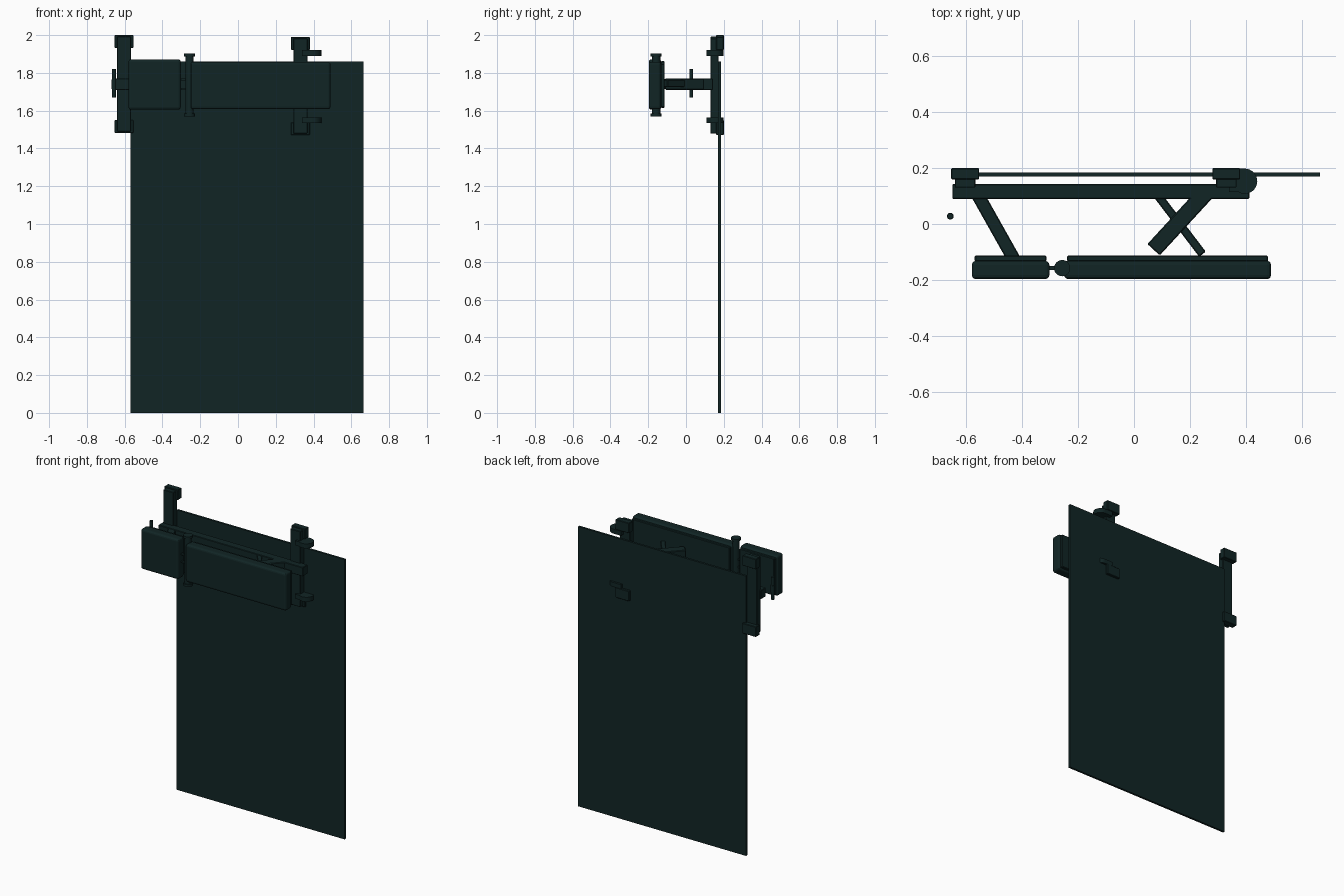
import bpy, math
from mathutils import Vector

cube = bpy.data.objects.get("Cube")
if cube:
    bpy.data.objects.remove(cube, do_unlink=True)

COLOR = (0.0055, 0.0185, 0.0185, 1)
mat = bpy.data.materials.new("dark teal")
mat.use_nodes = True
mat.diffuse_color = COLOR
mat.node_tree.nodes["Principled BSDF"].inputs["Base Color"].default_value = COLOR


def finish(name, bevel=0.0, segments=1):
    ob = bpy.context.object
    ob.name = name
    bpy.ops.object.transform_apply(location=False, rotation=False, scale=True)
    ob.data.materials.append(mat)
    if bevel:
        m = ob.modifiers.new("Bevel", 'BEVEL')
        m.width, m.segments, m.limit_method = bevel, segments, 'ANGLE'
    return ob


def box(name, x, y, z, bevel=0.0, segments=1):
    """Box from (min, max) ranges."""
    bpy.ops.mesh.primitive_cube_add(size=1, location=[(r[0] + r[1]) / 2 for r in (x, y, z)])
    bpy.context.object.scale = [r[1] - r[0] for r in (x, y, z)]
    return finish(name, bevel, segments)


def disc(name, x, y, z, r):
    """Upright cylinder over a z range."""
    bpy.ops.mesh.primitive_cylinder_add(vertices=32, radius=r, depth=z[1] - z[0],
                                        location=(x, y, sum(z) / 2))
    ob = finish(name)
    bpy.ops.object.shade_smooth_by_angle(angle=math.radians(40))
    return ob


def arm(name, a, b, width, z):
    """Horizontal bar between two plan points."""
    a, b = Vector(a), Vector(b)
    d = b - a
    bpy.ops.mesh.primitive_cube_add(size=1, location=(*((a + b) / 2), sum(z) / 2),
                                    rotation=(0, 0, math.atan2(d.y, d.x)))
    bpy.context.object.scale = (d.length, width, z[1] - z[0])
    return finish(name, 0.004)


# Hanging panel
box("panel", (-0.57, 0.665), (0.17, 0.184), (0.0, 1.86))

# Long beam behind the pads
box("beam", (-0.65, 0.413), (0.09, 0.143), (1.71, 1.77), 0.003)

# Upright posts with a hooked cap at each end
for side, x, top, bottom in (("right", -0.604, 2.0, 1.482), ("left", 0.33, 1.99, 1.47)):
    box(side + "_post", (x - 0.037, x + 0.037), (0.13, 0.172), (bottom + 0.008, top - 0.008), 0.003)
    for end, z in (("top", (top - 0.068, top)), ("bottom", (bottom, bottom + 0.068))):
        box(f"{side}_{end}_cap", (x - 0.05, x + 0.05), (0.16, 0.2), z, 0.003)

# Round tabs on the left post
for end, z in (("top", (1.89, 1.92)), ("bottom", (1.535, 1.565))):
    disc(end + "_tab", 0.396, 0.153, z, 0.045)
    box(end + "_tab_root", (0.34, 0.395), (0.115, 0.198), z)

# Front pads and their backing plates
for name, x, z in (("small", (-0.58, -0.303), (1.605, 1.872)), ("long", (-0.25, 0.49), (1.608, 1.858))):
    box(name + "_pad", x, (-0.197, -0.132), z, 0.014, 3)
    box(name + "_backing", (x[0] + 0.01, x[1] - 0.01), (-0.134, -0.113),
        (z[0] + 0.01, z[1] - 0.01), 0.004)

# Hinge pin between the pads, with flanges and a lug
disc("hinge_pin", -0.257, -0.158, (1.575, 1.9), 0.022)
for end, z in (("top", (1.888, 1.903)), ("bottom", (1.57, 1.585))):
    disc(end + "_flange", -0.257, -0.158, z, 0.029)
for i, z in enumerate(((1.71, 1.72), (1.76, 1.77))):
    box(f"hinge_lug_{i + 1}", (-0.306, -0.26), (-0.165, -0.15), z)

# Support arms: one under the small pad, a crossed pair under the long one
arm("small_pad_arm", (-0.565, 0.115), (-0.43, -0.125), 0.047, (1.715, 1.767))
arm("thick_cross_arm", (0.265, 0.12), (0.07, -0.092), 0.06, (1.71, 1.77))
arm("thin_cross_arm", (0.075, 0.115), (0.245, -0.108), 0.03, (1.725, 1.765))

# Loose end pin with a thicker middle
disc("end_pin", -0.657, 0.028, (1.67, 1.82), 0.01)
disc("end_pin_collar", -0.657, 0.028, (1.715, 1.765), 0.012)
